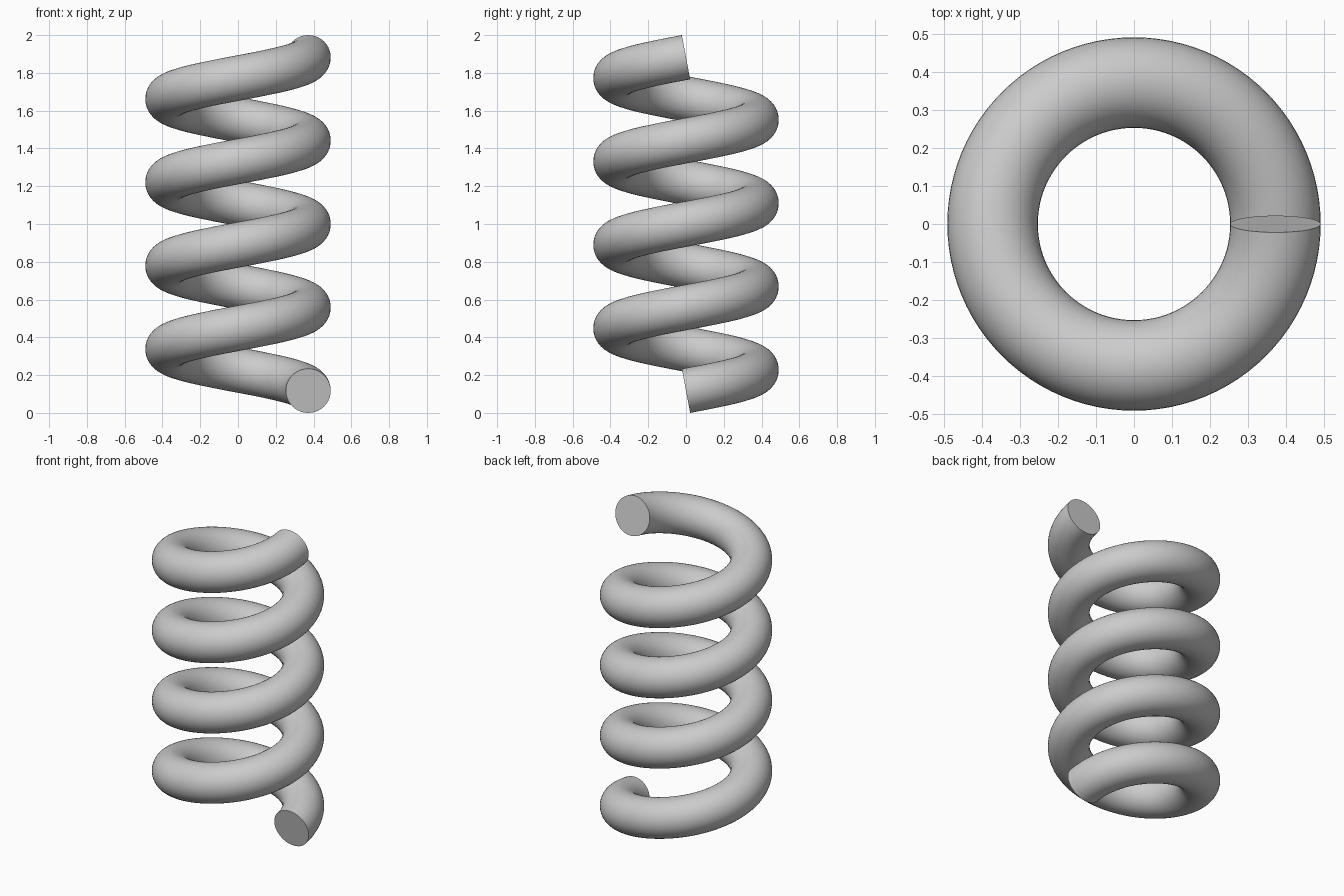
import bpy, bmesh
from math import sin, cos, tau
from mathutils import Vector

if "Cube" in bpy.data.objects:
    bpy.data.objects.remove(bpy.data.objects["Cube"], do_unlink=True)

COIL_R, WIRE_R = 0.372, 0.119
TURNS, STEPS, SIDES = 4, 96, 40
Z_START, Z_END = 0.117, 1.883
PITCH = (Z_END - Z_START) / TURNS

# Plain grey metal
grey = bpy.data.materials.new("grey")
grey.use_nodes = True
colour = (0.6, 0.6, 0.6, 1)
grey.diffuse_color = colour
grey.node_tree.nodes["Principled BSDF"].inputs["Base Color"].default_value = colour


def wire_ring(bm, t):
    """Round wire section square to the helix after t turns."""
    a = tau * t
    radial = Vector((cos(a), sin(a), 0))
    tangent = Vector((-sin(a) * COIL_R, cos(a) * COIL_R, PITCH / tau)).normalized()
    up = radial.cross(tangent)
    centre = radial * COIL_R + Vector((0, 0, Z_START + PITCH * t))
    return [bm.verts.new(centre + WIRE_R * (cos(b) * radial + sin(b) * up))
            for b in (tau * k / SIDES for k in range(SIDES))]


# Coil: sweep the section along the helix and close both ends
bm = bmesh.new()
rings = [wire_ring(bm, i / STEPS) for i in range(TURNS * STEPS + 1)]
for low, high in zip(rings, rings[1:]):
    for k in range(SIDES):
        n = (k + 1) % SIDES
        bm.faces.new((low[k], low[n], high[n], high[k]))
bm.faces.new(rings[0])
bm.faces.new(rings[-1])
bmesh.ops.recalc_face_normals(bm, faces=bm.faces)

mesh = bpy.data.meshes.new("spring_coil")
bm.to_mesh(mesh)
bm.free()
mesh.materials.append(grey)
coil = bpy.data.objects.new("spring_coil", mesh)
bpy.context.collection.objects.link(coil)

# Smooth wire with crisp cut ends
bpy.ops.object.select_all(action='DESELECT')
coil.select_set(True)
bpy.context.view_layer.objects.active = coil
bpy.ops.object.shade_smooth_by_angle()
